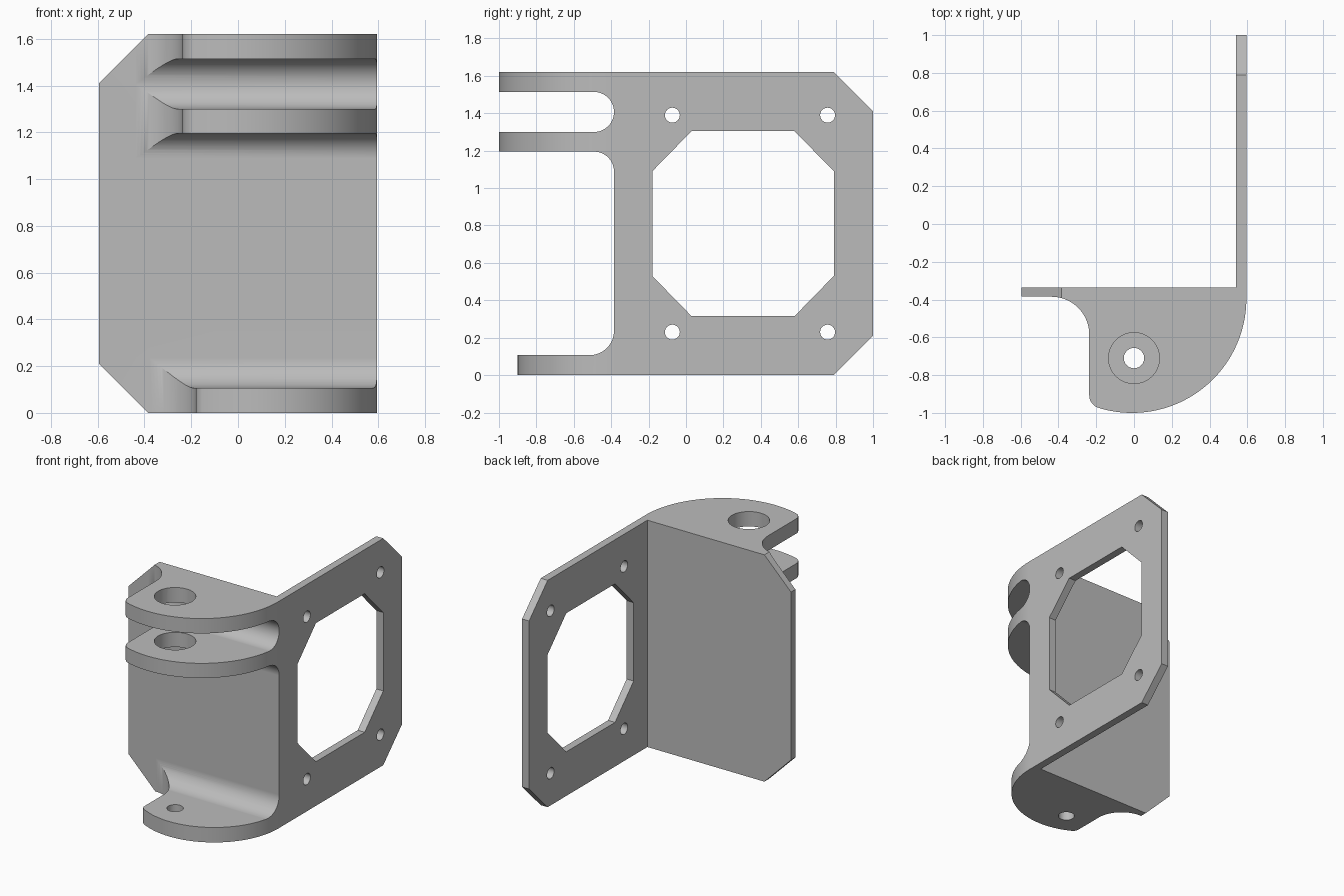
import bpy
import bmesh
from math import sin, cos, radians, sqrt, degrees, atan2

if "Cube" in bpy.data.objects:
    bpy.data.objects.remove(bpy.data.objects["Cube"], do_unlink=True)

metal = bpy.data.materials.new("plain_grey")
metal.use_nodes = True
GREY = (0.5, 0.5, 0.5, 1)
metal.diffuse_color = GREY
metal.node_tree.nodes["Principled BSDF"].inputs["Base Color"].default_value = GREY

HEIGHT = 1.62
HALF = 0.595           # half width in x
BACK, FRONT = -0.335, -0.385   # faces of the front plate


def arc(cx, cy, r, start, end, steps=20):
    """Points on an arc, angles in degrees."""
    angles = [radians(start + (end - start) * i / steps) for i in range(steps + 1)]
    return [(cx + r * cos(a), cy + r * sin(a)) for a in angles]


def prism(name, points, axis, low, high):
    """Extrude a closed 2D outline along the x, y or z axis."""
    place = {"x": lambda p, d: (d, p[0], p[1]),
             "y": lambda p, d: (p[0], d, p[1]),
             "z": lambda p, d: (p[0], p[1], d)}[axis]
    bm = bmesh.new()
    lower = [bm.verts.new(place(p, low)) for p in points]
    upper = [bm.verts.new(place(p, high)) for p in points]
    bm.faces.new(lower)
    bm.faces.new(upper)
    n = len(points)
    for i in range(n):
        j = (i + 1) % n
        bm.faces.new((lower[i], lower[j], upper[j], upper[i]))
    bmesh.ops.recalc_face_normals(bm, faces=bm.faces)
    mesh = bpy.data.meshes.new(name)
    bm.to_mesh(mesh)
    bm.free()
    mesh.materials.append(metal)
    obj = bpy.data.objects.new(name, mesh)
    bpy.context.collection.objects.link(obj)
    return obj


def combine(target, tool, operation):
    """Apply a boolean and discard the tool."""
    bpy.context.view_layer.objects.active = target
    mod = target.modifiers.new("cut", "BOOLEAN")
    mod.object, mod.operation, mod.solver = tool, operation, "EXACT"
    bpy.ops.object.modifier_apply(modifier=mod.name)
    bpy.data.objects.remove(tool, do_unlink=True)


def ear_outline(cx, cy, r, left, corner, fillet=0.2):
    """Plan of a hinge ear: round nose, rounded corner, hollow fillet into the plate."""
    kx = left + corner
    ky = cy - sqrt((r - corner) ** 2 - (kx - cx) ** 2)
    meet = degrees(atan2(ky - cy, kx - cx)) % 360
    inside = FRONT + 0.025
    return ([(HALF - 0.025, inside), (HALF, FRONT)]
            + arc(cx, cy, r, 360, meet, 64)
            + arc(kx, ky, corner, meet, 180, 12)[1:]
            + arc(left - fillet, FRONT - fillet, fillet, 0, 90)
            + [(left - fillet, inside)])


# Angle plate: front plate and side panel in one bent outline
bracket = prism("hinge_bracket",
                [(-HALF, FRONT), (HALF, FRONT), (HALF, 1), (0.54, 1), (0.54, BACK), (-HALF, BACK)],
                "z", -0.1, HEIGHT + 0.1)

# Hinge ears: one block for the upper pair, a smaller one below
upper_ears = prism("upper_ears", ear_outline(-0.01, -0.395, 0.605, -0.237, 0.07),
                   "z", 0.9, HEIGHT + 0.1)
combine(upper_ears, prism("upper_bore", arc(0, -0.71, 0.135, 0, 348.75, 31), "z", 0.8, 2), "DIFFERENCE")
lower_ear = prism("lower_ear", ear_outline(0.085, -0.39, 0.51, -0.18, 0.05), "z", -0.1, 0.4)
combine(lower_ear, prism("lower_bore", arc(0, -0.71, 0.054, 0, 345, 23), "z", -0.2, 0.6), "DIFFERENCE")
combine(bracket, upper_ears, "UNION")
combine(bracket, lower_ear, "UNION")

# Side profile: panel chamfers, ear slot and root fillets
R = 0.107
profile = ([(0.79, 0), (1.0, 0.21), (1.0, 1.41), (0.79, HEIGHT), (-1.1, HEIGHT), (-1.1, 1.514)]
           + arc(FRONT - R, 1.407, R, 90, -90, 32)
           + [(-1.1, 1.3), (-1.1, 1.195)]
           + arc(FRONT - R, 1.195 - R, R, 90, 0)
           + arc(FRONT - 0.13, 0.237, 0.13, 0, -90)
           + [(-1.1, 0.107), (-1.1, 0)])
combine(bracket, prism("side_profile", profile, "x", -1, 1), "INTERSECT")

# Chamfered free corners of the front plate
for z, d in ((0, 1), (HEIGHT, -1)):
    corner = [(-0.385 + 0.1, z - d * 0.1), (-0.595 - 0.1, z + d * 0.31), (-0.695, z - d * 0.1)]
    combine(bracket, prism("corner_cut", corner, "y", -1.2, 0), "DIFFERENCE")

# Window and screw holes in the side panel
window = [(-0.18, 0.53), (0.03, 0.315), (0.58, 0.315), (0.79, 0.53),
          (0.79, 1.09), (0.58, 1.305), (0.03, 1.305), (-0.18, 1.09)]
combine(bracket, prism("window_cut", window, "x", 0.4, 0.8), "DIFFERENCE")
for y in (-0.073, 0.757):
    for z in (0.23, 1.39):
        combine(bracket, prism("screw_cut", arc(y, z, 0.04, 0, 345, 23), "x", 0.4, 0.8), "DIFFERENCE")

# Smooth the curved walls, keep edges crisp and flats flat
bpy.ops.object.select_all(action="DESELECT")
bracket.select_set(True)
bpy.context.view_layer.objects.active = bracket
bpy.ops.object.shade_smooth_by_angle(angle=radians(25))
weighted = bracket.modifiers.new("flat_normals", "WEIGHTED_NORMAL")
weighted.keep_sharp = True
